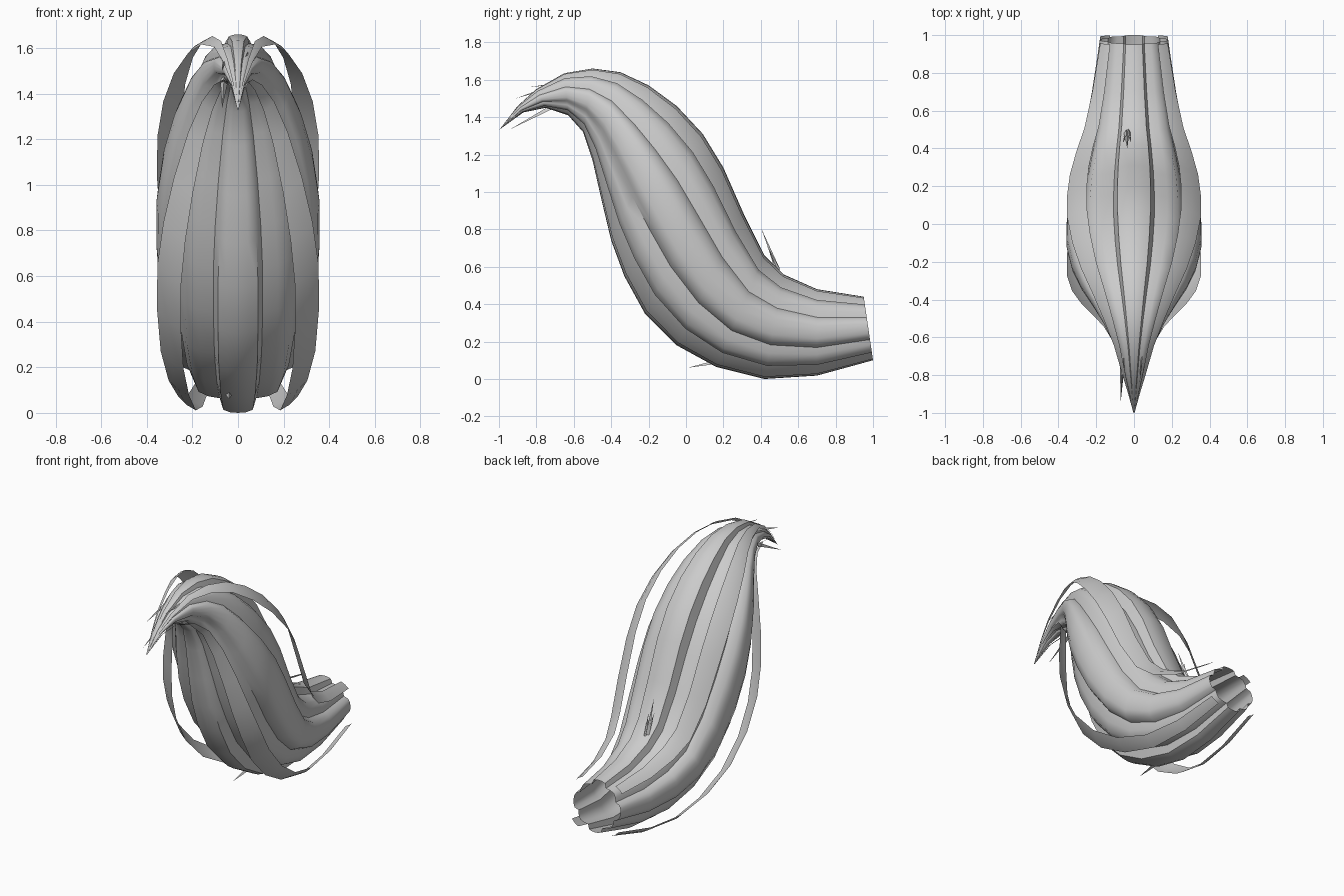
import bpy, bmesh
from mathutils import Vector

if "Cube" in bpy.data.objects:
    bpy.data.objects.remove(bpy.data.objects["Cube"])

# Stations along the tail: upper (y, z), lower (y, z), half width
ST = [(.95, .44, 1.0, .10, .17), (.70, .48, .70, .018, .21), (.52, .56, .42, .0, .25),
      (.42, .66, .16, .065, .29), (.31, .88, -.05, .18, .323), (.20, 1.13, -.22, .35, .338),
      (.09, 1.31, -.33, .55, .337), (-.05, 1.46, -.40, .74, .312), (-.20, 1.57, -.45, .95, .268),
      (-.35, 1.64, -.50, 1.17, .208), (-.50, 1.66, -.55, 1.32, .152), (-.65, 1.635, -.63, 1.41, .10),
      (-.80, 1.55, -.75, 1.45, .06), (-.90, 1.46, -.87, 1.425, .03), (-1.0, 1.33, -.995, 1.335, .003)]


def place(st, x, n):
    """Map a profile point (x, n in -1..1) onto a station."""
    uy, uz, ly, lz, w = st
    t = (n + 1) / 2
    return Vector((x * w, ly + (uy - ly) * t, lz + (uz - lz) * t))


def loft(name, profile, closed):
    bm = bmesh.new()
    rings = [[bm.verts.new(place(s, x, n)) for x, n in profile] for s in ST]
    count = len(profile)
    for a, b in zip(rings, rings[1:]):
        for i in range(count if closed else count - 1):
            j = (i + 1) % count
            bm.faces.new((a[i], a[j], b[j], b[i]))
    return finish(name, bm)


def finish(name, bm):
    bmesh.ops.recalc_face_normals(bm, faces=bm.faces)
    me = bpy.data.meshes.new(name)
    bm.to_mesh(me)
    bm.free()
    ob = bpy.data.objects.new(name, me)
    bpy.context.collection.objects.link(ob)
    bpy.ops.object.select_all(action='DESELECT')
    ob.select_set(True)
    bpy.context.view_layer.objects.active = ob
    bpy.ops.object.shade_smooth_by_angle(angle=0.9)
    return ob


# Fluted body: one quadrant of the cross-section, mirrored into a full ring
quad = [(0, 1.0), (.14, .99), (.26, .95), (.32, .77), (.52, .74), (.69, .67),
        (.77, .51), (.80, .35), (.98, .28), (1.04, .15), (1.06, 0)]
half = quad + [(x, -n) for x, n in reversed(quad[:-1])]
ring = half + [(-x, n) for x, n in reversed(half[1:-1])]
loft("tail_body", ring, True)

# Four loose strands floating off the diagonal corners
for sx in (-1, 1):
    for sn in (-1, 1):
        prof = [(sx * x, sn * n) for x, n in ((.74, .96), (.91, .87), (1.05, .74))]
        loft("loose_strand", prof, False)


# Small stray tufts: thin three-sided spikes
def spike(name, root, tip, r):
    root, tip = Vector(root), Vector(tip)
    d = (tip - root).normalized()
    side = Vector((1, 0, 0))
    up = d.cross(side).normalized()
    bm = bmesh.new()
    base = [bm.verts.new(root + v * r) for v in (side * .7, up, -side * .7)]
    top = bm.verts.new(tip)
    for i in range(3):
        bm.faces.new((base[i], base[(i + 1) % 3], top))
    finish(name, bm)


spike("back_tuft", (-.04, .48, .59), (-.035, .40, .81), .02)
spike("back_tuft", (-.03, .49, .58), (-.015, .43, .72), .015)
spike("back_tuft", (-.04, .47, .60), (-.06, .43, .73), .015)
spike("belly_tuft", (-.04, .16, .08), (-.04, .01, .06), .02)
spike("tip_tuft", (-.05, -.62, 1.58), (-.07, -.91, 1.50), .025)
spike("tip_tuft", (.05, -.62, 1.58), (.03, -.84, 1.56), .015)
spike("tip_tuft", (-.06, -.68, 1.46), (-.07, -.94, 1.335), .025)
